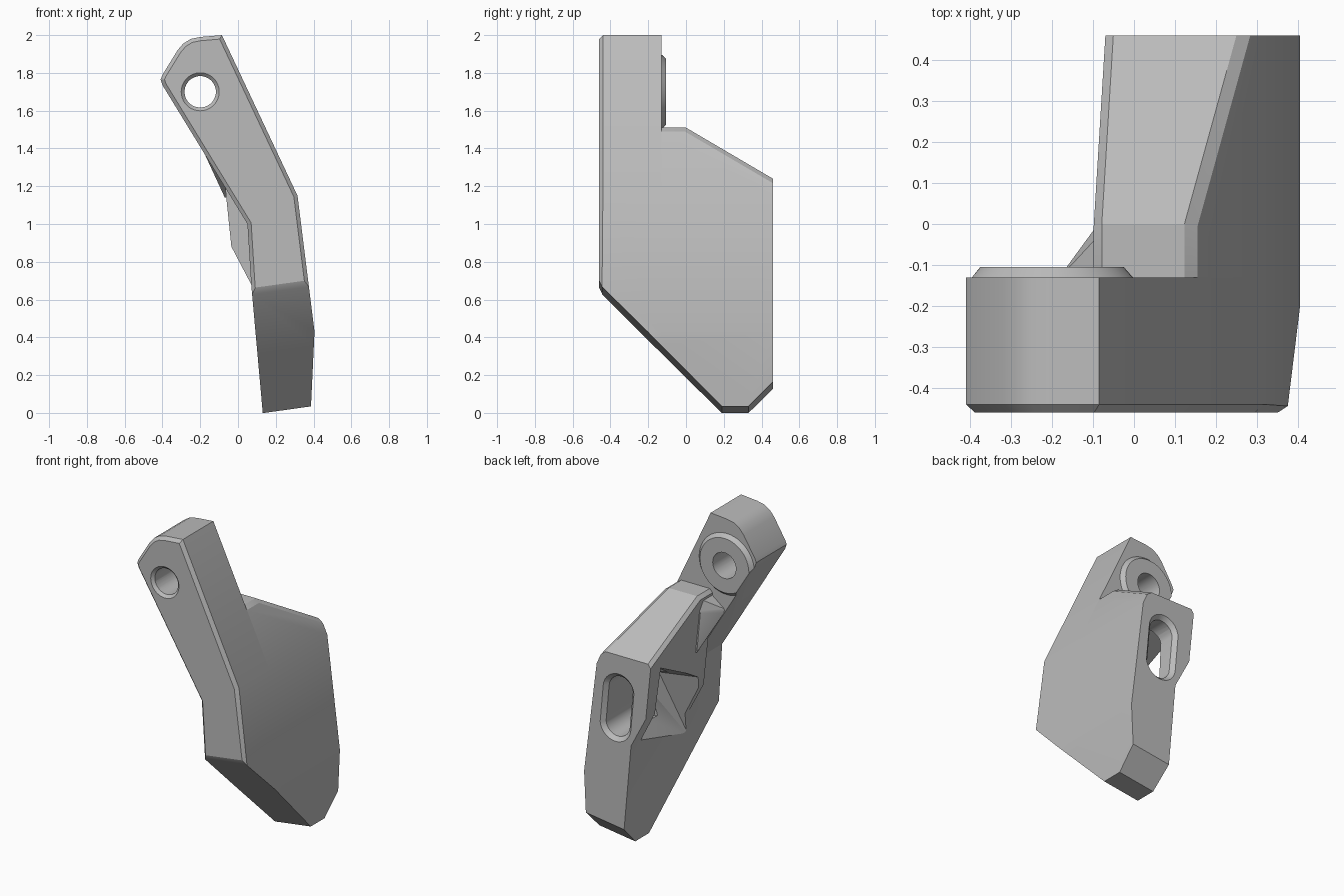
import bpy, bmesh, math
from mathutils import Matrix

cube = bpy.data.objects.get("Cube")
if cube:
    bpy.data.objects.remove(cube)

grey = bpy.data.materials.new("satin grey")
grey.use_nodes = True
grey.diffuse_color = (0.5, 0.5, 0.5, 1)
grey.node_tree.nodes["Principled BSDF"].inputs["Base Color"].default_value = (0.5, 0.5, 0.5, 1)


def finish(name, bm):
    bmesh.ops.recalc_face_normals(bm, faces=bm.faces[:])
    mesh = bpy.data.meshes.new(name)
    bm.to_mesh(mesh)
    bm.free()
    mesh.materials.append(grey)
    ob = bpy.data.objects.new(name, mesh)
    bpy.context.collection.objects.link(ob)
    return ob


def prism(name, start, end):
    """Join two matching outlines into a closed solid."""
    bm = bmesh.new()
    a = [bm.verts.new(p) for p in start]
    b = [bm.verts.new(p) for p in end]
    bm.faces.new(a)
    bm.faces.new(b[::-1])
    for i in range(len(a)):
        j = (i + 1) % len(a)
        bm.faces.new((a[i], b[i], b[j], a[j]))
    return finish(name, bm)


def along_y(name, outline, y0, y1):
    return prism(name, [(x, y0, z) for x, z in outline], [(x, y1, z) for x, z in outline])


def hull(name, points):
    bm = bmesh.new()
    for p in points:
        bm.verts.new(p)
    bmesh.ops.convex_hull(bm, input=bm.verts[:])
    return finish(name, bm)


def cone_y(name, x, z, y0, y1, r0, r1):
    ring = [(math.cos(math.tau * i / 48), math.sin(math.tau * i / 48)) for i in range(48)]
    return prism(name, [(x + r0 * c, y0, z + r0 * s) for c, s in ring],
                 [(x + r1 * c, y1, z + r1 * s) for c, s in ring])


def slot_y(name, y0, y1, r0, r1):
    """Upright rounded slot, leaning with the bracket."""
    def ring(y, r):
        pts = []
        for i in range(32):
            t = math.tau * (i + 0.5) / 32
            up = 0.11 if i < 16 else -0.11
            pts.append((0.17 - 0.1 * up + r * math.cos(t), y, 0.9 + up + r * math.sin(t)))
        return pts
    return prism(name, ring(y0, r0), ring(y1, r1))


def combine(ob, other, operation, keep=False):
    mod = ob.modifiers.new(operation, "BOOLEAN")
    mod.operation = operation
    mod.solver = "EXACT"
    mod.object = other
    bpy.context.view_layer.objects.active = ob
    bpy.ops.object.modifier_apply(modifier=mod.name)
    if not keep:
        bpy.data.objects.remove(other)


def chamfer(ob, rule, width):
    bm = bmesh.new()
    bm.from_mesh(ob.data)
    bmesh.ops.dissolve_limit(bm, angle_limit=0.01, verts=bm.verts[:], edges=bm.edges[:])
    edges = [e for e in bm.edges if len(e.link_faces) == 2 and rule(e)]
    bmesh.ops.bevel(bm, geom=edges, offset=width, segments=1, affect="EDGES")
    bm.to_mesh(ob.data)
    bm.free()


# Side outline, with the underside tilted slightly across the width
side = [(-0.46, 0.65), (0.19, 0), (0.33, 0), (0.46, 0.13), (0.46, 1.24),
        (0, 1.51), (-0.13, 1.51), (-0.13, 2.1), (-0.46, 2.1)]


def side_at(x):
    return [(x, y, z + (0.14 * (x - 0.14) if z < 0.7 else 0)) for y, z in side]


envelope = prism("side_envelope", side_at(-1), side_at(1))

# Arm
right_edge = [(0.14, -0.1), (0.38, -0.1), (0.405, 0.43), (0.315, 1.15)]
arm_outline = right_edge + [(-0.085, 2), (-0.2, 1.99), (-0.25, 1.98), (-0.29, 1.955), (-0.32, 1.92),
                            (-0.4, 1.79), (-0.41, 1.765), (-0.4, 1.735), (0.05, 1.0), (0.07, 0.68)]
arm = along_y("bracket", arm_outline, -0.46, -0.13)
combine(arm, envelope, "INTERSECT", True)
chamfer(arm, lambda e: all(v.co.y < -0.455 for v in e.verts), 0.02)

# Deep body behind the arm
body_outline = right_edge + [(0.103, 1.6), (-0.11, 1.6), (-0.035, 0.88), (0.07, 0.68)]
body = along_y("body", body_outline, -0.13, 0.46)
combine(body, envelope, "INTERSECT")


def top_side_edge(e):
    n = sorted((f.normal for f in e.link_faces), key=lambda v: v.z)
    return n[1].z > 0.8 and abs(n[0].x) > 0.7


chamfer(body, top_side_edge, 0.022)

# Sloping web that ties the body to the arm
web = hull("web", [(-0.06, 0, 1.5), (-0.06, -0.14, 1.5), (-0.095, -0.01, 1.4), (-0.19, -0.14, 1.4),
                   (-0.07, -0.01, 1.14), (-0.03, -0.14, 1.14), (0.1, 0, 1.14), (0.1, -0.14, 1.14),
                   (0.1, 0, 1.5), (0.1, -0.14, 1.5)])
combine(body, web, "UNION")

# Side pocket and the slot that opens into it
pocket = hull("pocket_cutter", [(-0.25, 0.39, 0.6), (-0.25, 0.39, 1.22), (-0.25, -0.14, 0.95),
                                (-0.25, -0.14, 0.4), (0.07, 0.36, 0.68), (0.07, -0.13, 0.52),
                                (0.18, 0.3, 0.8), (0.18, 0.3, 1.12),
                                (0.18, 0.02, 0.96), (0.18, 0.04, 0.8)])
combine(body, pocket, "DIFFERENCE")
combine(body, slot_y("slot_cutter", 0.08, 0.6, 0.085, 0.085), "DIFFERENCE")
combine(body, slot_y("slot_rim_cutter", 0.43, 0.47, 0.08, 0.12), "DIFFERENCE")
combine(arm, body, "UNION")

# Round boss, trimmed to the arm's edge
boss = cone_y("boss", -0.2, 1.7, -0.15, -0.105, 0.215, 0.175)
combine(boss, along_y("boss_trim", arm_outline, -0.3, 0), "INTERSECT")
combine(arm, boss, "UNION")

# Bolt hole with a countersunk front
combine(arm, cone_y("hole_cutter", -0.2, 1.7, -0.6, 0, 0.083, 0.083), "DIFFERENCE")
combine(arm, cone_y("rim_cutter", -0.2, 1.7, -0.47, -0.44, 0.111, 0.08), "DIFFERENCE")

bpy.ops.object.select_all(action="DESELECT")
arm.select_set(True)
bpy.context.view_layer.objects.active = arm
bpy.ops.object.shade_smooth_by_angle(angle=math.radians(25))
